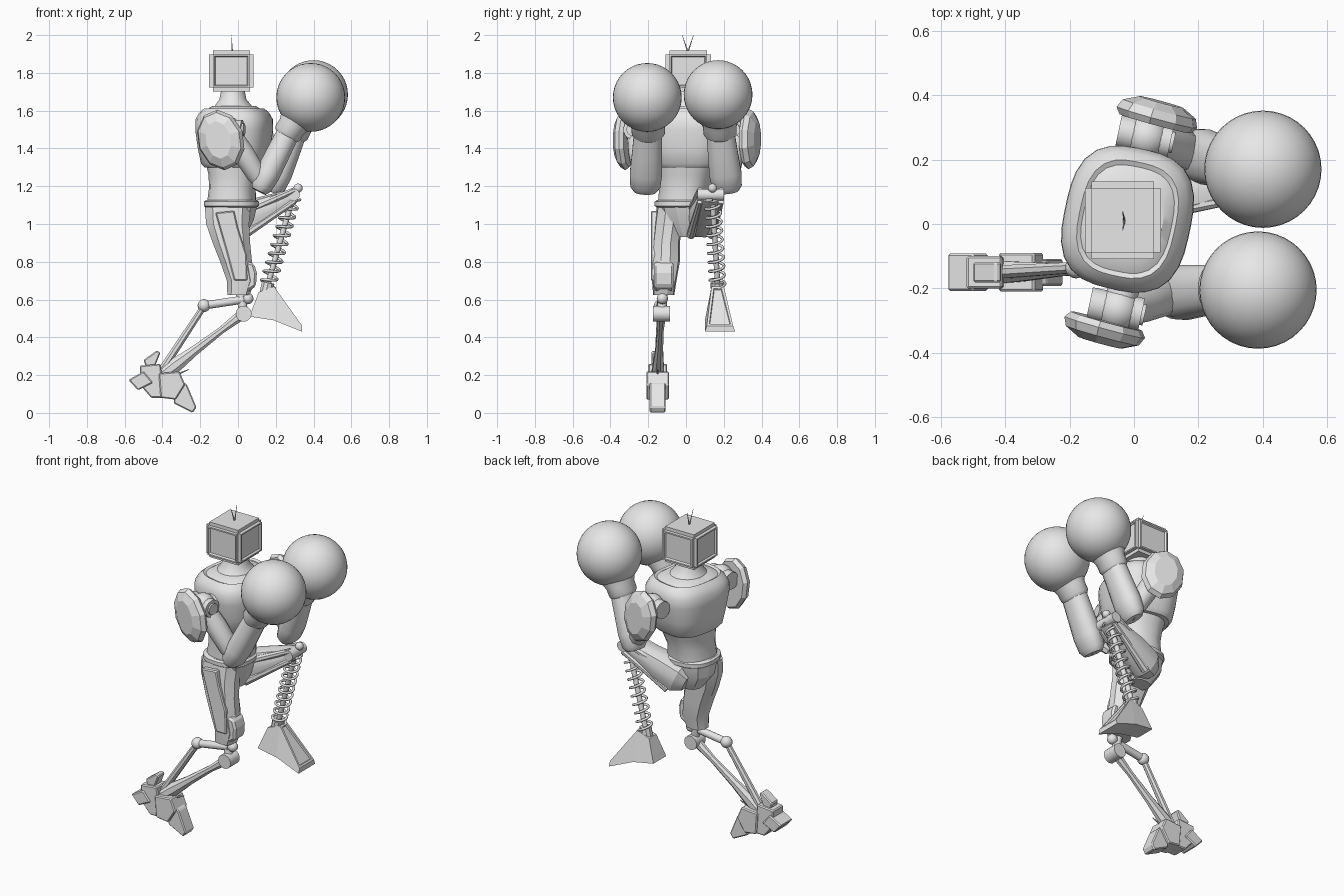
import bpy, bmesh
from math import sin, cos, pi, radians
from mathutils import Vector as V, Matrix

cube = bpy.data.objects.get("Cube")
if cube:
    bpy.data.objects.remove(cube)

# Single flat grey for the whole figure
GREY = (0.8, 0.8, 0.8, 1)
mat = bpy.data.materials.new("plain_grey")
mat.use_nodes = True
mat.diffuse_color = GREY
mat.node_tree.nodes["Principled BSDF"].inputs["Base Color"].default_value = GREY


def finish(name, bm, smooth=0, bevel=0):
    bmesh.ops.recalc_face_normals(bm, faces=bm.faces)
    mesh = bpy.data.meshes.new(name)
    bm.to_mesh(mesh)
    bm.free()
    mesh.materials.append(mat)
    ob = bpy.data.objects.new(name, mesh)
    bpy.context.collection.objects.link(ob)
    if bevel:
        mod = ob.modifiers.new("edge_bevel", "BEVEL")
        mod.width, mod.segments = bevel, 1
    if smooth:
        bpy.ops.object.select_all(action="DESELECT")
        ob.select_set(True)
        bpy.context.view_layer.objects.active = ob
        bpy.ops.object.shade_smooth_by_angle(angle=radians(smooth))
    return ob


def loft(name, sections, n=24, power=2.0, smooth=35):
    """Skin superellipse rings; a section is (centre, half axis u, half axis v)."""
    bm = bmesh.new()
    rings = []
    for c, u, v in sections:
        ring = []
        for i in range(n):
            a = 2 * pi * (i + 0.5) / n
            ca, sa = cos(a), sin(a)
            k = (abs(ca) ** power + abs(sa) ** power) ** (-1 / power)
            ring.append(bm.verts.new(V(c) + k * ca * V(u) + k * sa * V(v)))
        rings.append(ring)
    for r, s in zip(rings, rings[1:]):
        for i in range(n):
            j = (i + 1) % n
            bm.faces.new((r[i], r[j], s[j], s[i]))
    bm.faces.new(rings[0])
    bm.faces.new(rings[-1])
    return finish(name, bm, smooth)


def stack(name, rows, yaw=0, **kw):
    """Level rings, one row per height: z, cx, cy, half x, half y."""
    ux, uy = V((cos(yaw), sin(yaw), 0)), V((-sin(yaw), cos(yaw), 0))
    return loft(name, [((x, y, z), ux * a, uy * b) for z, x, y, a, b in rows], **kw)


def limb(name, p, q, profile, **kw):
    """Rings across the line p-q; profile rows: t, half depth, half width along y."""
    p, q = V(p), V(q)
    axis = (q - p).normalized()
    side = V((0, 1, 0)) if abs(axis.y) < 0.8 else V((0, 0, 1))
    u = axis.cross(side).normalized()
    w = u.cross(axis)
    return loft(name, [(p.lerp(q, t), u * a, w * b) for t, a, b in profile], **kw)


def rod(name, p, q, r, r2=None, n=12):
    r2 = r if r2 is None else r2
    return limb(name, p, q, [(0, r, r), (1, r2, r2)], n=n)


def ball(name, c, r, seg=16):
    bm = bmesh.new()
    bmesh.ops.create_uvsphere(bm, u_segments=seg, v_segments=seg // 2, radius=r,
                              matrix=Matrix.Translation(c))
    return finish(name, bm, 60)


def prism(name, outline, y0, y1, bevel=0.006):
    """Side outline (x, z) pushed from y0 to y1."""
    bm = bmesh.new()
    f = bm.faces.new([bm.verts.new((x, y0, z)) for x, z in outline])
    new = bmesh.ops.extrude_face_region(bm, geom=[f])["geom"]
    bmesh.ops.translate(bm, vec=(0, y1 - y0, 0),
                        verts=[g for g in new if isinstance(g, bmesh.types.BMVert)])
    return finish(name, bm, 0, bevel)


# Head: bevelled box with sunken panels on its four sides
bm = bmesh.new()
bmesh.ops.create_cube(bm, size=1, matrix=Matrix.Translation((-.035, .012, 1.81))
                      @ Matrix.Diagonal((.235, .24, .215, 1)))
bmesh.ops.bevel(bm, geom=bm.edges[:], offset=.02, segments=2, affect="EDGES")
sides = [f for f in bm.faces if abs(f.normal.z) < .1 and f.calc_area() > .02]
bmesh.ops.inset_individual(bm, faces=sides, thickness=.012, depth=0)
bmesh.ops.inset_individual(bm, faces=sides, thickness=.008, depth=-.01)
finish("head", bm)
for side in (-1, 1):
    rod("antenna", (-.03, .01, 1.91), (-.035, .01 + side * .03, 2), .004, .001, 6)

# Torso, turned a little about the vertical
YAW = radians(-12)
cx, cy = -.02, .015
stack("chest", [(z, cx, cy, a, b) for z, a, b in (
    (1.30, .15, .165), (1.32, .168, .185), (1.40, .185, .20), (1.50, .197, .222),
    (1.555, .195, .222), (1.59, .175, .205), (1.612, .15, .18), (1.605, .138, .165),
    (1.625, .11, .125))], yaw=YAW, n=32, power=2.9)
stack("neck", [(1.59, -.02, .015, .125, .14), (1.63, -.025, .012, .095, .105),
               (1.66, -.027, .012, .072, .08), (1.71, -.027, .012, .062, .068)], n=24)
stack("abdomen", [(1.36, -.02, .01, .155, .17), (1.26, -.022, .0, .13, .145),
                  (1.19, -.03, -.01, .12, .13), (1.10, -.035, -.015, .128, .132)],
      yaw=YAW, power=2.5)
stack("belt", [(z, -.035, -.02, a, a) for z, a in
               ((1.088, .135), (1.095, .146), (1.118, .146), (1.126, .135))], power=2.4)
stack("pelvis", [(1.10, -.035, -.02, .14, .135), (1.02, -.04, -.01, .125, .115),
                 (.93, -.03, 0, .07, .06)], n=12, power=2.4, smooth=25)

# Arms: shoulder, angular pad, upper arm, forearm and round glove
ARMS = {
    "right": (-1, (-.05, -.265, 1.50), (.13, -.215, 1.21), (.275, -.20, 1.50),
              (.385, -.205, 1.67), (-.095, -.335, 1.445)),
    "left": (1, (.04, .27, 1.50), (.20, .215, 1.21), (.31, .18, 1.50),
             (.40, .17, 1.685), (.075, .345, 1.45)),
}
for name, (s, sh, el, wr, glove, pad) in ARMS.items():
    sh, el, wr, glove, pad = map(V, (sh, el, wr, glove, pad))
    out = V((.28 * s, s, 0)).normalized()
    rod(name + "_shoulder_axle", sh - out * .12, sh + out * .05, .05, n=16)
    rod(name + "_pad_mount", sh, pad, .025)
    ball(name + "_shoulder", sh, .068, 24)
    fwd = V((cos(YAW), sin(YAW), 0))
    rod(name + "_shoulder_cuff", sh - fwd * .09, sh + fwd * .075, .052, n=16)
    rod(name + "_shoulder_cap", sh + fwd * .07, sh + fwd * .085, .034, n=16)
    # Pad: faceted shell with a bulging outer face
    along, up = V((out.y, -out.x, 0)) * s, V((-.12, 0, 1))
    loft(name + "_shoulder_pad",
         [(pad + out * d, along * a, up * b) for d, a, b in
          ((-.035, .115, .145), (-.015, .13, .16), (.012, .118, .145), (.035, .07, .10))],
         n=10, smooth=0)
    limb(name + "_upper_arm", sh, el, [(0, .05, .05), (.4, .06, .062), (.8, .055, .06),
                                       (1.08, .035, .04)], n=12)
    limb(name + "_forearm", el, wr, [(-.13, .04, .06), (-.04, .058, .08), (.2, .066, .086),
                                     (.55, .064, .08), (1, .06, .074)], n=16, power=2.4)
    limb(name + "_glove_cuff", wr, glove, [(-.2, .066, .076), (-.12, .076, .088),
                                           (.1, .076, .09), (.5, .11, .115)], n=24)
    ball(name + "_glove", glove, .182, 40)

# Standing right leg: faceted thigh with raised panel and knee guard
stack("right_thigh", [(1.09, -.055, -.08, .122, .075), (1.0, -.055, -.092, .115, .075),
                      (.9, -.035, -.105, .10, .072), (.8, -.01, -.108, .085, .075),
                      (.7, .015, -.115, .075, .065), (.625, .003, -.118, .06, .056)],
      n=10, power=3, smooth=20)
prism("right_thigh_panel", [(-.12, 1.06), (-.02, 1.07), (.0, .98), (.045, .84), (.05, .70),
                            (-.02, .70), (-.06, .85)], -.186, -.12)
prism("right_knee_guard", [(.03, .81), (.085, .79), (.10, .74), (.095, .67), (.05, .64),
                           (.0, .66)], -.17, -.065, .012)
rod("right_knee_post", (.01, -.12, .65), (.03, -.13, .53), .025)
ball("right_knee_ball", (.052, -.125, .605), .03)
rod("right_knee_hinge", (.03, -.175, .525), (.03, -.085, .525), .042, n=16)
rod("right_knee_link", (.03, -.13, .60), (-.17, -.135, .57), .022)
ball("right_strut_joint", (-.18, -.135, .568), .034)
rod("right_rear_strut", (-.18, -.135, .565), (-.40, -.148, .23), .018, .022, 8)
limb("right_shin", (.02, -.13, .52), (-.40, -.15, .20),
     [(0, .03, .026), (.25, .02, .018), (.6, .028, .022), (.85, .042, .032),
      (1, .036, .036)], n=8, smooth=20)

# Right foot: overlapping angular plates
FOOT = {
    "ankle": ([(-.52, .25), (-.41, .26), (-.39, .08), (-.46, .08), (-.52, .15)], .05),
    "instep": ([(-.42, .21), (-.31, .22), (-.28, .15), (-.33, .07), (-.41, .08)], .06),
    "toe": ([(-.33, .19), (-.27, .15), (-.22, .03), (-.24, 0), (-.34, .05)], .042),
    "heel": ([(-.58, .175), (-.50, .22), (-.45, .16), (-.53, .12)], .058),
    "heel_fin": ([(-.50, .28), (-.43, .33), (-.41, .32), (-.45, .22), (-.48, .22)], .032),
}
for part, (outline, half) in FOOT.items():
    prism("right_foot_" + part, outline, -.15 - half, -.15 + half)
rod("right_foot_spur", (-.38, -.15, .18), (-.26, -.15, .23), .012, .002, 6)

# Raised left leg: boxy thigh with side rails
hip, knee = V((-.03, .08, 1.0)), V((.30, .13, 1.15))
limb("left_thigh", hip, knee, [(-.1, .05, .05), (.05, .085, .08), (.4, .078, .08),
                               (.85, .05, .062), (1, .036, .05)], n=12, power=3.5, smooth=20)
for dy in (-.055, .055):
    for dz in (-.05, .05):
        rod("left_thigh_rail", hip + V((.06, dy, dz * 1.2)), knee + V((0, dy, dz * .6)),
            .024, .016, 8)
rod("left_knee_hinge", (.295, .06, 1.155), (.295, .20, 1.155), .032, n=16)
ball("left_knee_ball", (.318, .14, 1.19), .024)

# Spring shin wound round a thin core
top, bottom = V((.29, .14, 1.14)), V((.155, .168, .67))
rod("left_shin_core", top, bottom, .015)
axis = (bottom - top).normalized()
u = axis.cross(V((0, 1, 0))).normalized()
w = axis.cross(u)
TURNS, STEP = 10, 16
curve = bpy.data.curves.new("left_shin_spring", "CURVE")
curve.dimensions = "3D"
curve.bevel_depth, curve.bevel_resolution = .0075, 1
curve.use_fill_caps = True
line = curve.splines.new("POLY")
line.points.add(TURNS * STEP)
for i, pt in enumerate(line.points):
    a = 2 * pi * i / STEP
    pos = top.lerp(bottom, i / (TURNS * STEP)) + .04 * (cos(a) * u + sin(a) * w)
    pt.co = (*pos, 1)
curve.materials.append(mat)
bpy.context.collection.objects.link(bpy.data.objects.new("left_shin_spring", curve))

# Left foot: flared wedge with a collar and front panel
rod("left_ankle", (.16, .165, .69), (.14, .168, .60), .035, n=10)
bm = bmesh.new()
crown = [(.11, .13), (.19, .135), (.19, .20), (.11, .20)]
sole = [(.06, .105, .51), (.19, .10, .49), (.19, .24, .49), (.06, .23, .51)]
t = [bm.verts.new((x, y, .67 if x > .15 else .64)) for x, y in crown]
b = [bm.verts.new(c) for c in sole]
tip = [bm.verts.new((.34, y, z)) for y, z in ((.10, .43), (.26, .43), (.25, .46), (.11, .46))]
for f in ((t[0], t[1], t[2], t[3]), (b[0], b[3], b[2], b[1]), (t[0], t[3], b[3], b[0]),
          (t[0], b[0], b[1], t[1]), (t[3], t[2], b[2], b[3]), (b[1], b[2], tip[1], tip[0]),
          tip, (b[1], tip[0], tip[3], t[1]), (b[2], t[2], tip[2], tip[1])):
    bm.faces.new(f)
front = bm.faces.new((t[1], tip[3], tip[2], t[2]))
bmesh.ops.recalc_face_normals(bm, faces=bm.faces)
bmesh.ops.inset_individual(bm, faces=[front], thickness=.018, depth=0)
bmesh.ops.inset_individual(bm, faces=[front], thickness=.004, depth=-.01)
finish("left_foot", bm)
